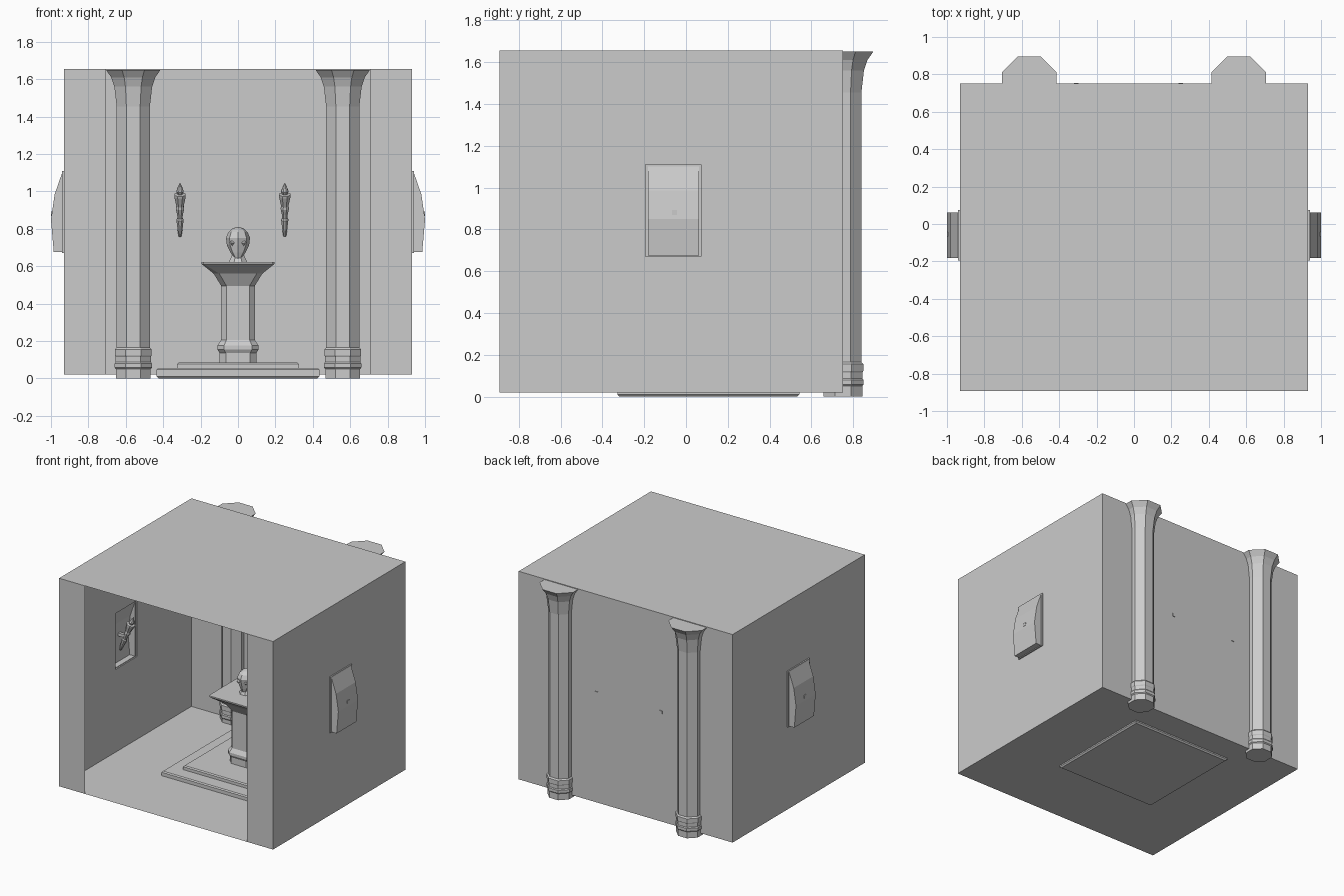
import bpy, bmesh, math
from mathutils import Matrix, Vector

if "Cube" in bpy.data.objects:
    bpy.data.objects.remove(bpy.data.objects["Cube"])


def finish(name, bm, matrix=None):
    bmesh.ops.remove_doubles(bm, verts=bm.verts, dist=1e-5)
    bmesh.ops.recalc_face_normals(bm, faces=bm.faces)
    if matrix:
        bm.transform(matrix)
    me = bpy.data.meshes.new(name)
    bm.to_mesh(me)
    bm.free()
    ob = bpy.data.objects.new(name, me)
    bpy.context.collection.objects.link(ob)
    return ob


def face(bm, pts):
    bm.faces.new([bm.verts.new(p) for p in pts])


def bridge(bm, a, b):
    for i in range(len(a)):
        j = (i + 1) % len(a)
        face(bm, (a[i], a[j], b[j], b[i]))


def section(h, c, z):
    """Square of half-size h with corners cut back to c."""
    return [(-c, -h, z), (c, -h, z), (h, -c, z), (h, c, z),
            (c, h, z), (-c, h, z), (-h, c, z), (-h, -c, z)]


def loft(name, profile, matrix, cut=0.414):
    """Profile rows: (half-size, z) or (half-size, z, corner)."""
    bm = bmesh.new()
    rings = [section(p[0], p[2] if len(p) > 2 else p[0] * cut, p[1]) for p in profile]
    for a, b in zip(rings, rings[1:]):
        bridge(bm, a, b)
    face(bm, rings[0])
    face(bm, rings[-1])
    return finish(name, bm, matrix)


T = Matrix.Translation
W, F, B, Z0, Z1 = 0.93, -0.893, 0.75, 0.02, 1.655   # room limits
NY0, NY1, NZ0, NZ1 = -0.195, 0.075, 0.67, 1.11      # niche opening

# room shell: thin floor, ceiling, back wall, pierced side walls, front strips
bm = bmesh.new()
for z in (Z0, Z1):
    face(bm, [(-W, F, z), (W, F, z), (W, B, z), (-W, B, z)])
face(bm, [(-W, B, Z0), (W, B, Z0), (W, B, Z1), (-W, B, Z1)])
for s in (-1, 1):
    face(bm, [(s * W, F, Z0), (s * 0.705, F, Z0), (s * 0.705, F, Z1), (s * W, F, Z1)])
    outer = [(s * W, y, z) for y, z in ((F, Z0), (B, Z0), (B, Z1), (F, Z1))]
    inner = [(s * W, y, z) for y, z in ((NY0, NZ0), (NY1, NZ0), (NY1, NZ1), (NY0, NZ1))]
    bridge(bm, outer, inner)
finish("room_shell", bm)

# arched-back niches in the side walls
for s, side in ((-1, "left"), (1, "right")):
    bm = bmesh.new()
    prof = [(0.94, 0.675), (0.985, 0.675), (1.0, 0.85), (0.98, 0.985), (0.94, 1.1)]
    a, b = -0.182, 0.062

    def rect(x, y0, y1, z0, z1):
        return [(s * x, y0, z0), (s * x, y1, z0), (s * x, y1, z1), (s * x, y0, z1)]
    rings = [rect(W, NY0, NY1, NZ0, NZ1), rect(0.94, NY0, NY1, NZ0, NZ1),
             rect(0.94, a, b, 0.675, 1.1)]
    for p, q in zip(rings, rings[1:]):
        bridge(bm, p, q)
    for (x0, z0), (x1, z1) in zip(prof, prof[1:]):
        face(bm, [(s * x0, a, z0), (s * x0, b, z0), (s * x1, b, z1), (s * x1, a, z1)])
    for y in (a, b):
        face(bm, [(s * x, y, z) for x, z in prof])
    finish("niche_" + side, bm)

# octagonal columns half sunk in the back wall
column = [(0.093, 0), (0.093, 0.05), (0.099, 0.057), (0.099, 0.08), (0.094, 0.087),
          (0.094, 0.115), (0.098, 0.122), (0.098, 0.155), (0.089, 0.165),
          (0.089, 1.455), (0.101, 1.56), (0.118, 1.61), (0.146, 1.65)]
for s, side in ((-1, "left"), (1, "right")):
    loft("column_" + side, column, T((s * 0.56, B, 0)))

# stepped dais
C = T((0, 0.107, 0))
loft("dais_lower", [(0.425, 0), (0.435, 0.01), (0.435, 0.047), (0.427, 0.055)], C, 1.0)
loft("dais_upper", [(0.325, 0.05), (0.325, 0.078), (0.317, 0.086)], C, 1.0)

# pedestal with flared top
loft("pedestal", [(0.098, 0.08, 0.065), (0.098, 0.135, 0.065), (0.11, 0.155, 0.075),
                  (0.11, 0.175, 0.075), (0.09, 0.205, 0.062), (0.09, 0.495, 0.062),
                  (0.13, 0.56, 0.1), (0.195, 0.612, 0.185), (0.195, 0.622, 0.185)], C)

# bird skull ornament: faceted head tapering to a beak
bm = bmesh.new()
bmesh.ops.create_uvsphere(bm, u_segments=8, v_segments=7, radius=1)
for v in bm.verts:
    x, y, z = v.co
    if z < 0:
        k = 1 + 0.35 * z
        v.co = (x * 0.066 * k, y * 0.07 * k - 0.03 * z * z, 0.735 + z * 0.1)
    else:
        v.co = (x * 0.066, y * 0.075, 0.735 + z * 0.075)
finish("skull_head", bm, C)
for s, side in ((-1, "left"), (1, "right")):
    bm = bmesh.new()
    bmesh.ops.create_cone(bm, segments=4, radius1=0.018, radius2=0.006, depth=0.02, cap_ends=True)
    finish("skull_eye_" + side, bm, C @ T((s * 0.034, -0.056, 0.725))
           @ Matrix.Rotation(s * 0.5, 4, 'Z') @ Matrix.Rotation(math.pi / 2, 4, 'X'))
loft("skull_foot", [(0.05, 0.621), (0.022, 0.68)], C)

# wall torches leaning out from a bracket
torch = [(0.007, -0.13), (0.013, -0.09), (0.019, -0.035), (0.013, -0.025), (0.016, 0.0),
         (0.022, 0.03), (0.019, 0.045), (0.03, 0.1), (0.03, 0.112), (0.014, 0.114),
         (0.019, 0.13), (0.012, 0.152), (0.001, 0.178)]
places = {"back_left": (-0.31, 0.755, 0), "back_right": (0.25, 0.755, 0),
          "side_left": (-1.0, -0.055, 90), "side_right": (1.0, -0.055, -90)}
for name, (x, y, angle) in places.items():
    base = T((x, y, 0.88)) @ Matrix.Rotation(math.radians(angle), 4, 'Z')
    loft("torch_" + name, torch, base @ T((0, -0.065, 0)) @ Matrix.Rotation(math.radians(22), 4, 'X'))
    loft("torch_bracket_" + name, [(0.012, 0), (0.012, 0.065)],
         base @ Matrix.Rotation(math.pi / 2, 4, 'X'), 1.0)
